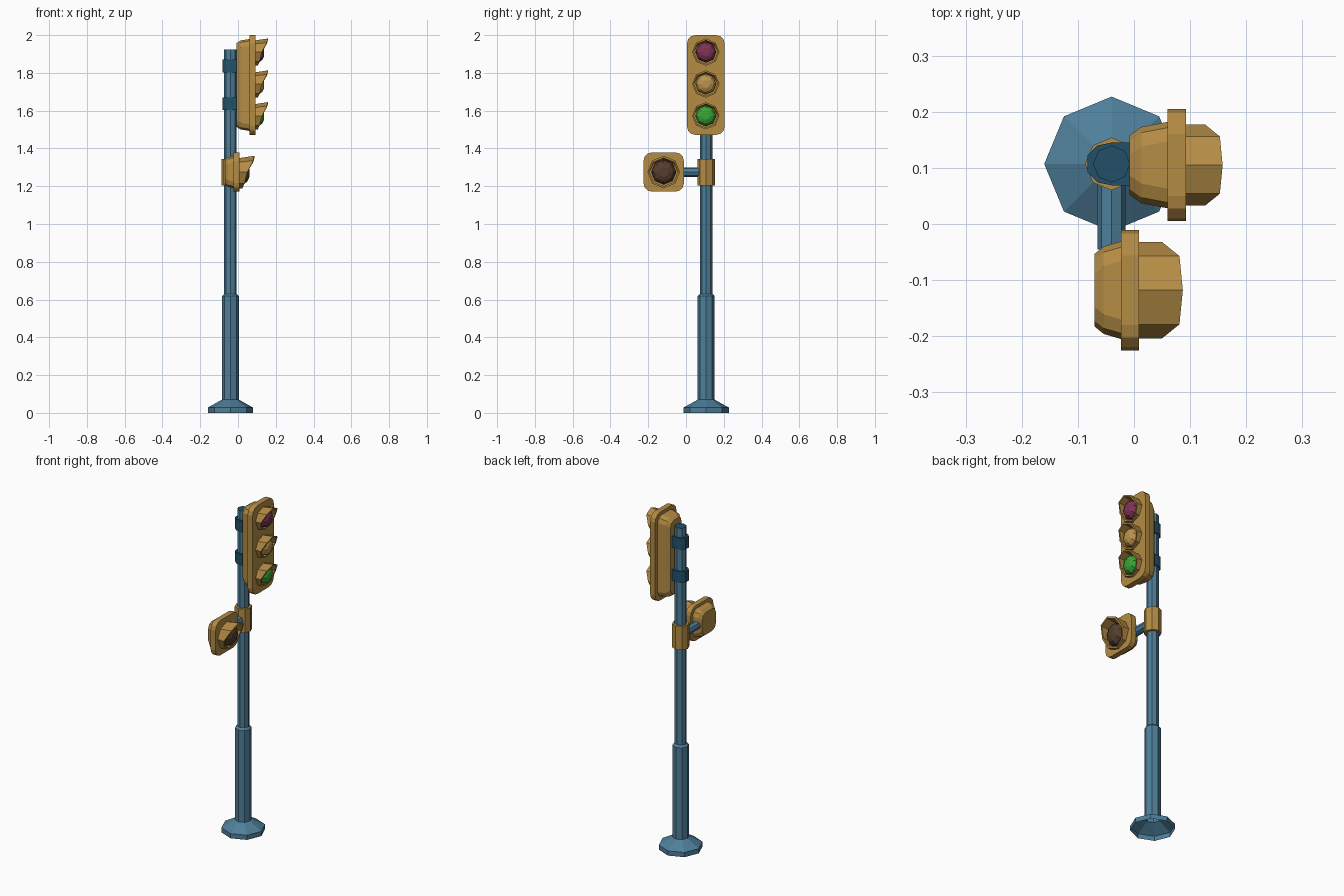
import bpy, bmesh, math
from math import sin, cos, pi

if "Cube" in bpy.data.objects:
    bpy.data.objects.remove(bpy.data.objects["Cube"])


def material(name, rgb):
    lin = [((c / 255 + 0.055) / 1.055) ** 2.4 for c in rgb]
    m = bpy.data.materials.new(name)
    m.diffuse_color = (*lin, 1)
    m.use_nodes = True
    m.node_tree.nodes["Principled BSDF"].inputs["Base Color"].default_value = m.diffuse_color
    return m


BLUE = material("pole blue", (78, 127, 154))
TEAL = material("dark teal", (34, 80, 104))
YELLOW = material("housing yellow", (180, 140, 68))
RED = material("red lens", (128, 50, 86))
AMBER = material("amber lens", (188, 148, 78))
GREEN = material("green lens", (56, 165, 52))
BROWN = material("brown lens", (86, 62, 48))

PX, PY = -0.04, 0.107  # pole axis


def loft(name, rings, mat, start=True, end=True, closed=False):
    """Skin a list of equal-length point rings."""
    bm = bmesh.new()
    vs = [[bm.verts.new(p) for p in r] for r in rings]
    n = len(vs[0])
    pairs = list(zip(vs, vs[1:])) + ([(vs[-1], vs[0])] if closed else [])
    for a, b in pairs:
        for i in range(n):
            j = (i + 1) % n
            bm.faces.new((a[i], a[j], b[j], b[i]))
    if start and not closed:
        bm.faces.new(vs[0][::-1])
    if end and not closed:
        bm.faces.new(vs[-1])
    bmesh.ops.recalc_face_normals(bm, faces=bm.faces)
    me = bpy.data.meshes.new(name)
    bm.to_mesh(me)
    bm.free()
    me.materials.append(mat)
    ob = bpy.data.objects.new(name, me)
    bpy.context.collection.objects.link(ob)
    return ob


def circle(r, n=8):
    return [(r * cos(2 * pi * i / n), r * sin(2 * pi * i / n)) for i in range(n)]


def upright(r, z):
    return [(PX + a, PY + b, z) for a, b in circle(r)]


def rounded(x, cy, cz, hy, hz, r, seg=3):
    """Rounded rectangle facing +x."""
    pts = []
    for k, (sy, sz) in enumerate([(1, 1), (-1, 1), (-1, -1), (1, -1)]):
        for i in range(seg + 1):
            a = (k + i / seg) * pi / 2
            pts.append((x, cy + sy * (hy - r) + r * cos(a), cz + sz * (hz - r) + r * sin(a)))
    return pts


# Pole with flared foot, hollow underneath, dark cap on top
profile = [(.12, 0), (.12, .028), (.045, .07), (.045, .618), (.033, .63), (.033, 1.925)]
pole = loft("pole", [upright(r, z) for r, z in profile], BLUE, start=False)
pole.data.materials.append(TEAL)
for f in pole.data.polygons:
    if f.center.z > 1.92:
        f.material_index = 1

# Collar and side arm
loft("arm_collar", [upright(.047, 1.203), upright(.047, 1.345)], YELLOW)
loft("side_arm", [[(PX + a, y, 1.275 + b) for a, b in circle(.025)] for y in (PY, -.045)], BLUE)

# Clamps: half octagon at the back, straight towards the housing
half = [(.02, .038), (-.04, .038), (-.065, .033), (-.083, .015)]
outline = half + [(x, -y) for x, y in reversed(half)]
for label, z0, z1 in (("upper", 1.802, 1.87), ("lower", 1.604, 1.67)):
    loft(label + "_clamp", [[(x, PY + y, z) for x, y in outline] for z in (z0, z1)], TEAL)


def visor(name, x, cy, cz, r, k):
    """Octagonal hood, long at the top and short at the bottom."""
    def ring(rad, tip):
        pts = []
        for a, b in circle(1):
            depth = (.012, .021, .034, .060, .065)[round(math.asin(max(-1, min(1, b))) / (pi / 4)) + 2]
            squash = 1 if tip or b < .1 else .86
            pts.append((x + (depth * k if tip else -.002), cy + a * rad, cz + b * rad * squash))
        return pts
    loft(name, [ring(r, False), ring(r, True), ring(r * .87, True), ring(r * .87, False)],
         YELLOW, closed=True)


def lens(name, x, cy, cz, r, depth, mat):
    steps = [(0, 1), (.45, .97), (.8, .75), (1, .4)]
    loft(name, [[(x + d * depth, cy + a, cz + b) for a, b in circle(r * s)] for d, s in steps],
         mat, start=False)


def housing(name, xs, cy, cz, hy, hz, insets, corner):
    """Back shell stepping out to a rounded front plate."""
    rings = [rounded(x, cy, cz, hy - i, hz - i * .9, corner, 2) for x, i in zip(xs[:3], insets)]
    loft(name + "_shell", rings, YELLOW)
    loft(name + "_plate", [rounded(x, cy, cz, hy, hz, .045) for x in xs[2:]], YELLOW)


# Main three-light head
housing("main_head", (-.008, .013, .06, .093), .105, 1.736, .1, .264, (.047, .032, .023), .035)
for label, z, mat in (("red", 1.91, RED), ("amber", 1.741, AMBER), ("green", 1.573, GREEN)):
    visor(label + "_visor", .093, .105, z, .072, 1)
    lens(label + "_lens", .092, .105, z, .055, .046, mat)

# Single-light side head
housing("side_head", (-.07, -.054, -.023, .009), -.118, 1.275, .107, .104, (.042, .029, .02), .035)
visor("side_visor", .009, -.118, 1.275, .086, 1.2)
lens("side_lens", .008, -.118, 1.275, .066, .052, BROWN)
